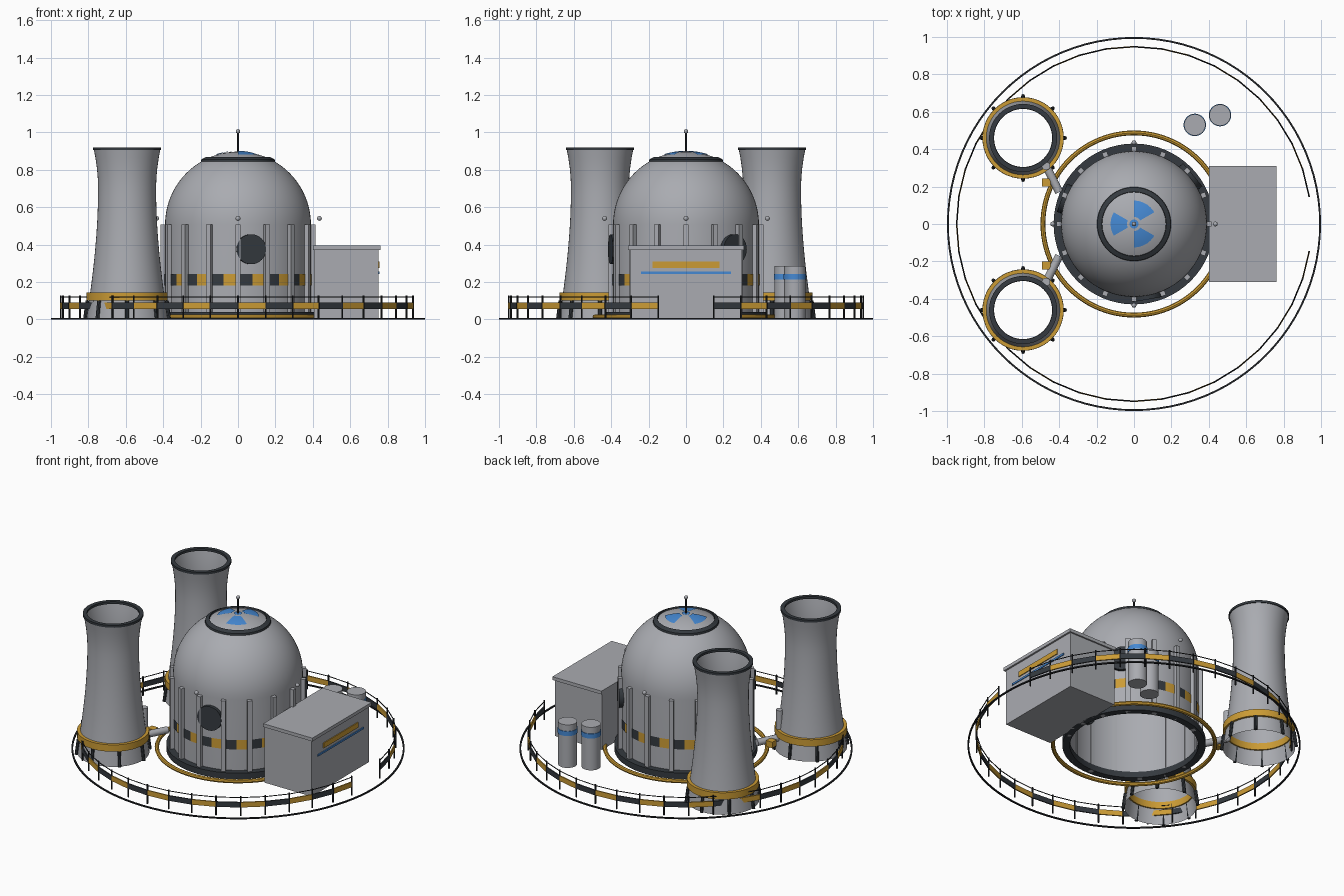
import bpy, bmesh, math
from math import sin, cos, pi, radians, sqrt
from mathutils import Vector, Matrix

cube = bpy.data.objects.get("Cube")
if cube:
    bpy.data.objects.remove(cube, do_unlink=True)


def material(name, rgb):
    m = bpy.data.materials.new(name)
    m.use_nodes = True
    m.diffuse_color = (*rgb, 1)
    node = next(n for n in m.node_tree.nodes if n.type == 'BSDF_PRINCIPLED')
    node.inputs["Base Color"].default_value = (*rgb, 1)
    node.inputs["Roughness"].default_value = 0.7
    return m


MATS = [material("concrete_grey", (0.40, 0.41, 0.44)),
        material("charcoal", (0.035, 0.042, 0.05)),
        material("safety_yellow", (0.60, 0.33, 0.035)),
        material("signal_blue", (0.06, 0.25, 0.65)),
        material("rail_black", (0.015, 0.017, 0.02))]
GREY, DARK, YELLOW, BLUE, BLACK = range(5)


def polar(r, deg, z=0.0):
    a = radians(deg)
    return Vector((r * cos(a), r * sin(a), z))


class Part:
    """Collects simple shapes into one named object."""

    def __init__(self, name):
        self.name, self.bm = name, bmesh.new()

    def paint(self, verts, mat):
        for f in {f for v in verts for f in v.link_faces}:
            f.material_index = mat

    def box(self, centre, size, mat=GREY, turn=0):
        m = (Matrix.Translation(centre) @ Matrix.Rotation(radians(turn), 4, 'Z')
             @ Matrix.Diagonal((*size, 1)))
        self.paint(bmesh.ops.create_cube(self.bm, size=1, matrix=m)["verts"], mat)

    def rod(self, a, b, r, mat=GREY, seg=12):
        a, b = Vector(a), Vector(b)
        q = (b - a).to_track_quat('Z', 'Y').to_matrix().to_4x4()
        m = Matrix.Translation((a + b) / 2) @ q
        v = bmesh.ops.create_cone(self.bm, cap_ends=True, segments=seg, radius1=r,
                                  radius2=r, depth=(b - a).length, matrix=m)["verts"]
        self.paint(v, mat)

    def ball(self, centre, r, mat=GREY):
        v = bmesh.ops.create_uvsphere(self.bm, u_segments=12, v_segments=8, radius=r,
                                      matrix=Matrix.Translation(centre))["verts"]
        self.paint(v, mat)

    def lathe(self, profile, mat=GREY, centre=(0, 0), seg=64, start=0, sweep=360):
        """Spin (radius, height) points; mat is an index or a rule of the step."""
        full = sweep == 360
        rows = []
        for i in range(seg if full else seg + 1):
            a = start + sweep * i / seg
            rows.append([self.bm.verts.new(polar(r, a, z) + Vector((*centre, 0)))
                         for r, z in profile])
        for i in range(seg):
            p, q = rows[i], rows[(i + 1) % len(rows)]
            for j in range(len(profile) - 1):
                f = self.bm.faces.new((p[j], q[j], q[j + 1], p[j + 1]))
                f.material_index = mat(i) if callable(mat) else mat

    def ring(self, r0, r1, z0, z1, mat, centre=(0, 0), seg=64):
        self.lathe([(r0, z0), (r1, z0), (r1, z1), (r0, z1), (r0, z0)], mat, centre, seg)

    def done(self):
        bmesh.ops.remove_doubles(self.bm, verts=self.bm.verts, dist=1e-5)
        used = sorted({f.material_index for f in self.bm.faces})
        for f in self.bm.faces:
            f.material_index = used.index(f.material_index)
        mesh = bpy.data.meshes.new(self.name)
        self.bm.to_mesh(mesh)
        self.bm.free()
        for i in used:
            mesh.materials.append(MATS[i])
        ob = bpy.data.objects.new(self.name, mesh)
        bpy.context.collection.objects.link(ob)
        bpy.ops.object.select_all(action='DESELECT')
        ob.select_set(True)
        bpy.context.view_layer.objects.active = ob
        bpy.ops.object.shade_smooth_by_angle(angle=radians(35))


# Containment building: open-bottomed wall running into a dome
R, SPRING = 0.39, 0.507


def dome_z(r, lift=0.0):
    return SPRING + sqrt(max(0, (R + lift) ** 2 - r * r))


p = Part("containment_dome")
arc = [(R * cos(t * pi / 40), SPRING + R * sin(t * pi / 40)) for t in range(20)]
p.lathe([(R, 0)] + arc + [(0.0001, SPRING + R)])
p.done()

p = Part("wall_ribs")
for k in range(16):
    p.box(polar(0.4, k * 22.5, SPRING / 2), (0.03, 0.028, SPRING), turn=k * 22.5)
p.done()

p = Part("wall_warning_band")
p.lathe([(R + 0.004, 0.18), (R + 0.004, 0.242)],
        lambda i: DARK if i // 2 % 2 == 0 else YELLOW, seg=64)
p.done()

p = Part("base_skirt")
p.ring(0.385, 0.43, 0, 0.04, DARK)
p.done()

p = Part("wall_hatches")
for a in (-80, 40, 160):
    p.rod(polar(0.37, a, 0.375), polar(0.41, a, 0.375), 0.08, DARK, 32)
p.done()

p = Part("wall_lamps")
for a in range(0, 360, 90):
    p.ball(polar(0.435, a, 0.54), 0.013)
p.done()

# Dome cap: ring, three-bladed emblem and mast
p = Part("dome_cap_ring")
p.lathe([(0.17, dome_z(0.17)), (0.172, dome_z(0.172, 0.01)),
         (0.196, dome_z(0.196, 0.01)), (0.198, dome_z(0.198))], DARK)
p.done()

p = Part("dome_emblem")
radii = [0.038 + 0.0174 * i for i in range(6)]
for a in (30, 150, 270):
    p.lathe([(r, dome_z(r, 0.004)) for r in radii], BLUE, seg=12, start=a, sweep=60)
p.lathe([(0.0001, dome_z(0, 0.004)), (0.024, dome_z(0.024, 0.004))], BLUE, seg=24)
p.done()

p = Part("dome_mast")
p.rod((0, 0, 0.89), (0, 0, 1.0), 0.005, BLACK)
p.ball((0, 0, 1.005), 0.012)
p.done()

# Cooling towers, mirrored front to back, with legs and pipework
for side, label in ((-1, "front"), (1, "back")):
    c = (-0.593, 0.46 * side)
    base = Vector((*c, 0))
    p = Part(label + "_cooling_tower")
    shell = []
    for i in range(19):
        z = 0.915 * i / 18
        spread = 0.22 if z > 0.7 else 0.70
        rim, foot = 0.18, 0.218
        k = (rim / 0.155) ** 2 - 1 if z > 0.7 else (foot / 0.155) ** 2 - 1
        shell.append((0.155 * sqrt(1 + k * ((z - 0.7) / spread) ** 2), z))
    p.lathe(shell, centre=c, seg=48)
    p.ring(0.157, 0.182, 0.905, 0.92, DARK, c, 48)
    p.ring(0.195, 0.217, 0.1, 0.145, YELLOW, c, 48)
    for k in range(8):
        p.rod(base + polar(0.225, k * 45), base + polar(0.212, k * 45, 0.1),
              0.01, DARK, 8)
    p.done()

    p = Part(label + "_coolant_pipe")
    elbow = (-0.47, 0.31 * side, 0.085)
    p.rod(elbow, (-0.47, 0.31 * side, 0.27), 0.022, seg=20)
    p.rod(elbow, (-0.4, 0.17 * side, 0.085), 0.022, seg=20)
    p.ball(elbow, 0.022)
    p.box((-0.47, 0.222 * side, 0.08), (0.045, 0.045, 0.04), YELLOW)
    p.done()

# Turbine hall with striped outer wall
p = Part("turbine_hall")
p.box((0.578, 0, 0.187), (0.345, 0.6, 0.374))
p.box((0.582, 0, 0.383), (0.36, 0.62, 0.022))
p.box((0.752, 0, 0.293), (0.008, 0.36, 0.034), YELLOW)
p.box((0.752, 0, 0.25), (0.008, 0.48, 0.012), BLUE)
p.done()

# Storage tanks
p = Part("storage_tanks")
for x, y in ((0.325, 0.53), (0.46, 0.582)):
    p.rod((x, y, 0), (x, y, 0.285), 0.057, GREY, 32)
    p.ring(0.055, 0.06, 0.212, 0.243, BLUE, (x, y), 32)
p.done()

# Ground rings
p = Part("yellow_ground_ring")
p.lathe([(0.487 + 0.013 * cos(t * pi / 4), 0.013 + 0.013 * sin(t * pi / 4))
         for t in range(9)], YELLOW, seg=96)
p.done()
p = Part("site_border")
p.ring(0.99, 1.0, 0, 0.008, BLACK, seg=96)
p.done()

# Perimeter fence with a gate gap beside the turbine hall
FR, STEP = 0.948, 9
p = Part("perimeter_fence")
for k in range(1, 40):
    a = polar(FR, k * STEP)
    p.rod(a, a + Vector((0, 0, 0.128)), 0.005, BLACK, 8)
    if k < 39:
        b = polar(FR, (k + 1) * STEP)
        up = Vector((0, 0, 0.12))
        p.rod(a + up, b + up, 0.003, BLACK, 6)
        p.box((a + b) / 2 + Vector((0, 0, 0.073)), (0.008, (b - a).length, 0.034),
              DARK if k % 2 else YELLOW, (k + 0.5) * STEP)
p.done()
